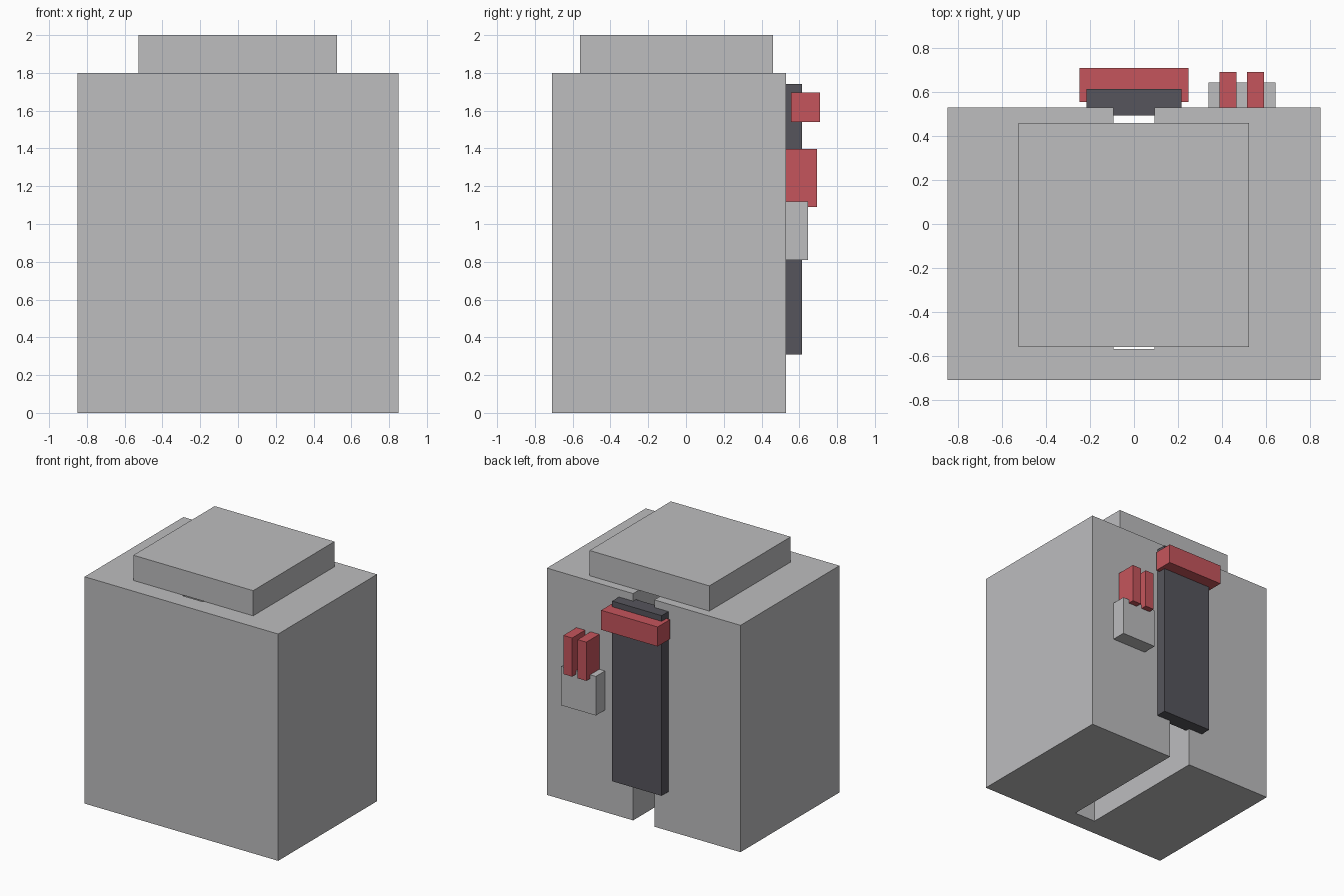
import bpy
import bmesh

default = bpy.data.objects.get("Cube")
if default:
    bpy.data.objects.remove(default, do_unlink=True)


def material(name, rgb):
    mat = bpy.data.materials.new(name)
    mat.use_nodes = True
    color = (*rgb, 1.0)
    mat.diffuse_color = color
    mat.node_tree.nodes["Principled BSDF"].inputs["Base Color"].default_value = color
    return mat


grey = material("light grey", (0.51, 0.51, 0.52))
dark = material("charcoal", (0.093, 0.091, 0.107))
red = material("red", (0.56, 0.091, 0.107))


def prism(name, profile, z0, z1, mat):
    """Extrude a flat outline, given anticlockwise from above, from z0 up to z1."""
    bm = bmesh.new()
    base = bm.faces.new([bm.verts.new((x, y, z0)) for x, y in profile])
    top = bmesh.ops.extrude_face_region(bm, geom=[base], use_keep_orig=True)
    verts = [v for v in top["geom"] if isinstance(v, bmesh.types.BMVert)]
    bmesh.ops.translate(bm, verts=verts, vec=(0, 0, z1 - z0))
    bmesh.ops.recalc_face_normals(bm, faces=bm.faces)
    mesh = bpy.data.meshes.new(name)
    bm.to_mesh(mesh)
    bm.free()
    mesh.materials.append(mat)
    obj = bpy.data.objects.new(name, mesh)
    bpy.context.collection.objects.link(obj)
    return obj


def box(name, x0, x1, y0, y1, z0, z1, mat):
    return prism(name, [(x0, y0), (x1, y0), (x1, y1), (x0, y1)], z0, z1, mat)


# Main block with a deep slot open to the back, top and bottom
half, front, back = 0.85, -0.71, 0.53
slot, slot_end = 0.093, -0.57
prism("body", [(-half, front), (half, front), (half, back), (slot, back),
               (slot, slot_end), (-slot, slot_end), (-slot, back), (-half, back)],
      0, 1.8, grey)

# Raised lid
box("lid", -0.527, 0.525, -0.56, 0.46, 1.8, 2.0, grey)

# Sliding plate with a tongue that runs in the slot
plate, plate_back, tongue_end = 0.217, 0.615, 0.495
prism("slider_plate", [(-slot, tongue_end), (slot, tongue_end), (slot, back),
                       (plate, back), (plate, plate_back), (-plate, plate_back),
                       (-plate, back), (-slot, back)],
      0.31, 1.74, dark)

# Handle across the plate
box("handle", -0.248, 0.248, 0.555, 0.71, 1.54, 1.695, red)

# Side pocket holding two red bars
box("pocket", 0.34, 0.645, back, 0.645, 0.81, 1.12, grey)
for side, x in (("right", 0.39), ("left", 0.515)):
    box(f"{side}_bar", x, x + 0.077, back, 0.693, 1.09, 1.397, red)
